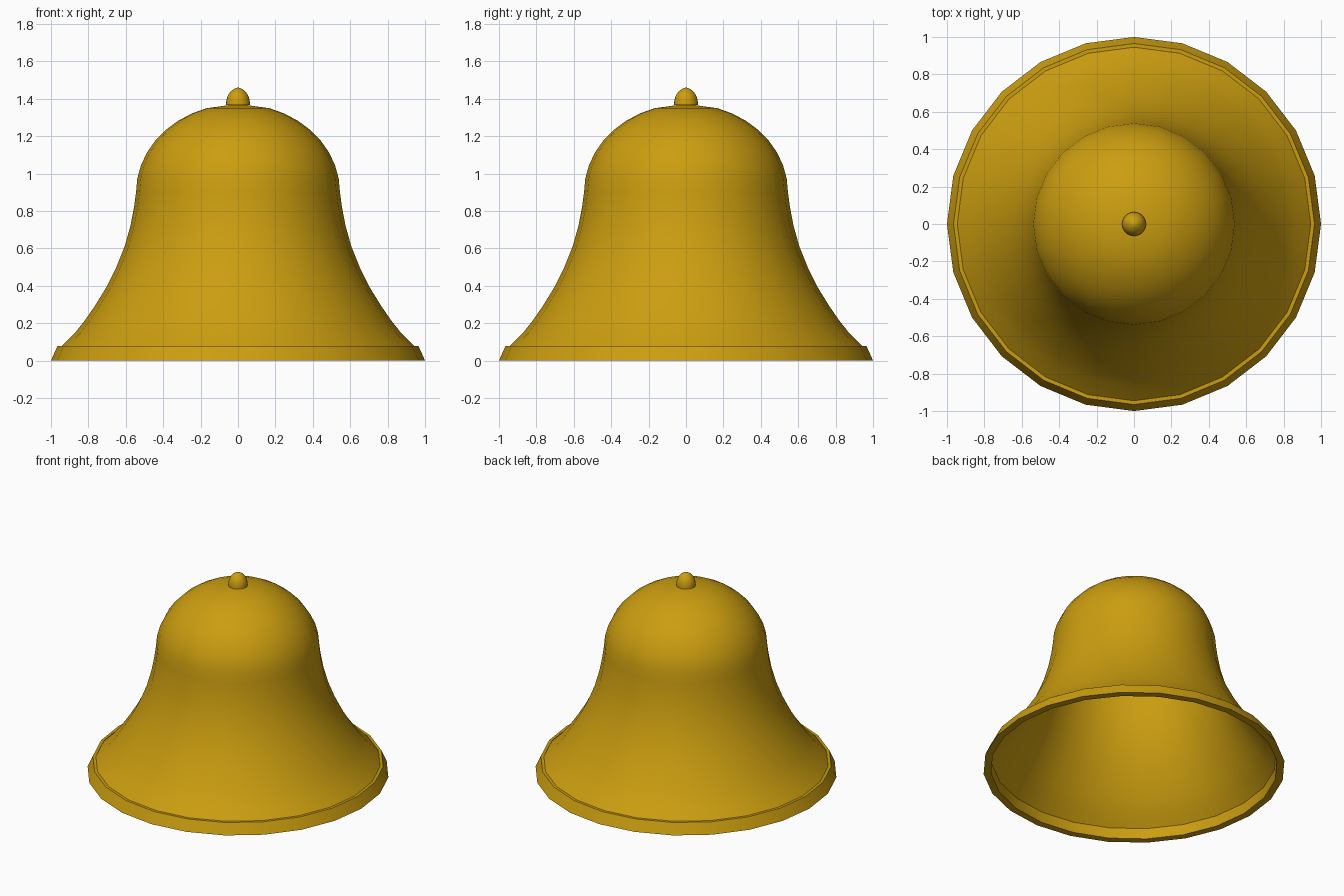
import bpy, bmesh, math

if "Cube" in bpy.data.objects:
    bpy.data.objects.remove(bpy.data.objects["Cube"])

gold = bpy.data.materials.new("gold")
gold.diffuse_color = (0.60, 0.34, 0.005, 1)
gold.use_nodes = True
gold.node_tree.nodes["Principled BSDF"].inputs["Base Color"].default_value = gold.diffuse_color


def lathe(name, profile, sides=24, closed=False):
    """Revolve (radius, z) points around the z axis; radius 0 becomes a pole."""
    bm = bmesh.new()
    rings = []
    for r, z in profile:
        if r == 0:
            rings.append([bm.verts.new((0, 0, z))] * sides)
        else:
            rings.append([bm.verts.new((r * math.cos(math.tau * i / sides),
                                        r * math.sin(math.tau * i / sides), z))
                          for i in range(sides)])
    pairs = list(zip(rings, rings[1:]))
    if closed:
        pairs.append((rings[-1], rings[0]))
    for a, b in pairs:
        for i in range(sides):
            j = (i + 1) % sides
            bm.faces.new(list(dict.fromkeys((a[i], a[j], b[j], b[i]))))
    mesh = bpy.data.meshes.new(name)
    bm.to_mesh(mesh)
    bm.free()
    mesh.materials.append(gold)
    obj = bpy.data.objects.new(name, mesh)
    bpy.context.collection.objects.link(obj)
    bpy.context.view_layer.objects.active = obj
    obj.select_set(True)
    bpy.ops.object.shade_smooth_by_angle(angle=math.radians(30))
    obj.select_set(False)
    return obj


# Bell shell: flared skirt rising into a rounded crown, open underneath
skirt = [(0.945, 0.075), (0.87, 0.15), (0.82, 0.213), (0.77, 0.285), (0.705, 0.39),
         (0.65, 0.50), (0.606, 0.61), (0.575, 0.72), (0.556, 0.82)]
crown = [(0.545 * math.cos(t), 0.90 + 0.472 * math.sin(t))
         for t in (math.radians(9 * k) for k in range(10))]
crown[-1] = (0, 1.372)
lathe("bell_shell", skirt + crown)

# Raised lip band around the mouth
lathe("rim_band", [(0.95, 0), (1.0, 0), (0.965, 0.078), (0.945, 0.078)], closed=True)

# Small pointed knob on the crown
lathe("top_knob", [(0.064, 1.365), (0.063, 1.385), (0.059, 1.405), (0.050, 1.425),
                   (0.036, 1.442), (0.018, 1.454), (0, 1.461)])
